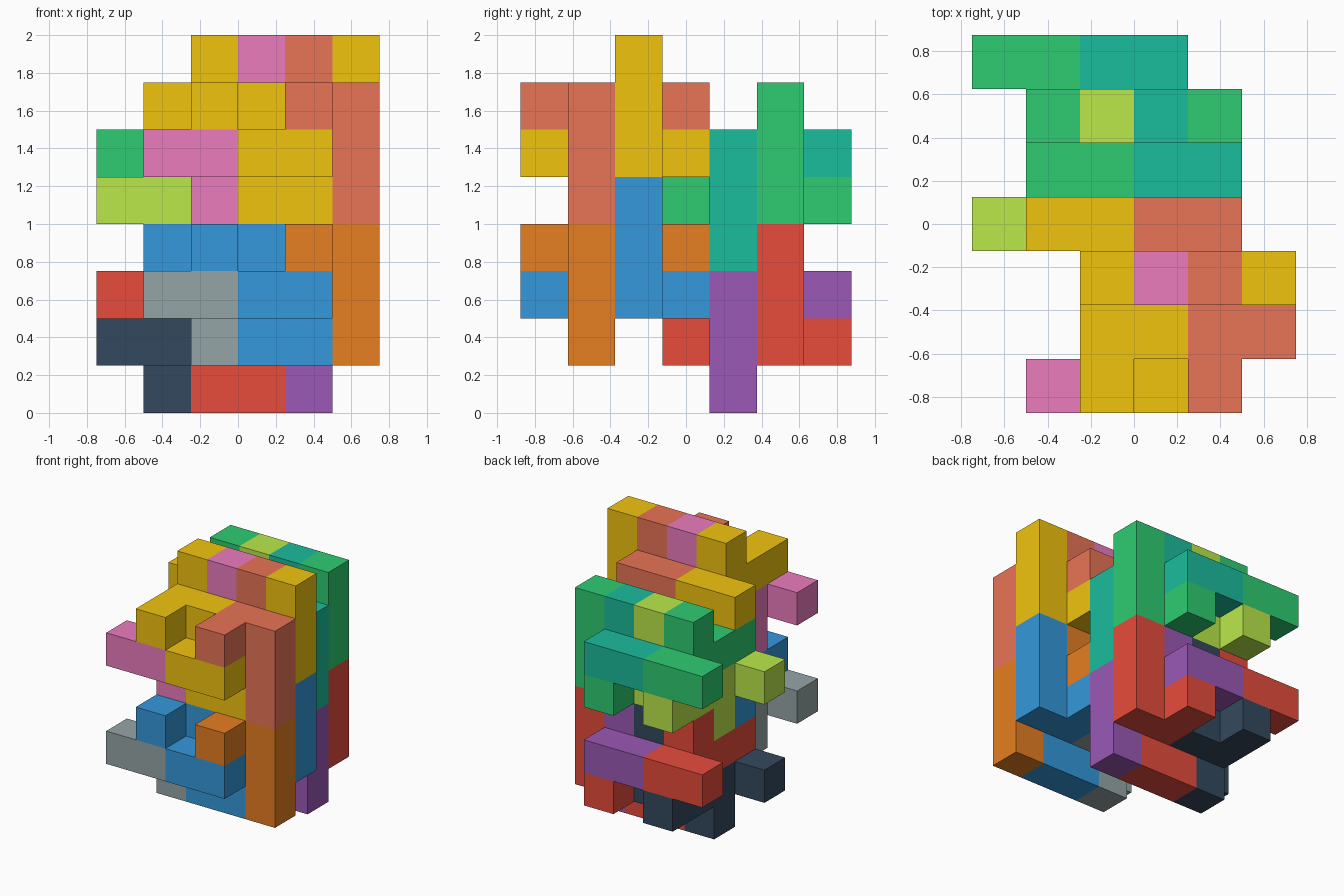
import bpy, bmesh
from mathutils import Vector

if "Cube" in bpy.data.objects:
    bpy.data.objects.remove(bpy.data.objects["Cube"])

U = 0.25                                  # cube size
ORIGIN = Vector((-0.75, -0.875, 0.0))

# One interlocking unit: slices front to back; {layer height: cells along x}
# letters mark the three pieces: B = body, O = hook, G = spine
SLICES = [
    {1: "GGBB.", 2: ".B.O."},
    {0: ".GBBO", 1: ".GBBO", 2: ".BBOO"},
    {1: ".GGBB", 2: ".BGOB", 3: ".BGOB"},
    {1: ".G.B.", 2: "BBOO."},
]
PIECES = {"B": "body", "O": "hook", "G": "spine"}

# The same unit is repeated four times on a lattice, each with its own colours
COPIES = {
    "front_lower": ((1, 0, 1), {"B": "3498DB", "O": "E67E22", "G": "95A5A6"}),
    "front_upper": ((1, 0, 4), {"B": "F1C40F", "O": "E87456", "G": "EC7CBE"}),
    "rear_lower": ((0, 3, 0), {"B": "E74C3C", "O": "9B59B6", "G": "34495E"}),
    "rear_upper": ((0, 3, 3), {"B": "2ECC71", "O": "1ABC9C", "G": "BBE84A"}),
}


def material(name, code):
    def linear(v):
        return v / 12.92 if v <= 0.04045 else ((v + 0.055) / 1.055) ** 2.4
    mat = bpy.data.materials.new(name)
    rgb = [linear(int(code[i:i + 2], 16) / 255) for i in (0, 2, 4)]
    mat.diffuse_color = (*rgb, 1.0)
    mat.use_nodes = True
    mat.node_tree.nodes["Principled BSDF"].inputs["Base Color"].default_value = mat.diffuse_color
    return mat


def cells_of(letter):
    return {(x, y, z)
            for y, layers in enumerate(SLICES)
            for z, row in layers.items()
            for x, ch in enumerate(row) if ch == letter}


def piece_mesh(name, cells):
    """Closed outer skin of a group of unit cubes."""
    bm = bmesh.new()
    for cell in cells:
        for axis in range(3):
            for side in (0, 1):
                neighbour = list(cell)
                neighbour[axis] += 2 * side - 1
                if tuple(neighbour) in cells:
                    continue
                ring = []
                for s, t in ((0, 0), (1, 0), (1, 1), (0, 1)):
                    p = Vector(cell)
                    p[axis] += side
                    p[(axis + 1) % 3] += s
                    p[(axis + 2) % 3] += t
                    ring.append(bm.verts.new(p * U))
                bm.faces.new(ring if side else ring[::-1])
    bmesh.ops.remove_doubles(bm, verts=bm.verts[:], dist=1e-4)
    bmesh.ops.dissolve_limit(bm, angle_limit=0.01, verts=bm.verts[:], edges=bm.edges[:])
    mesh = bpy.data.meshes.new(name)
    bm.to_mesh(mesh)
    bm.free()
    return mesh


# Build the three pieces of every unit
for place, (offset, colours) in COPIES.items():
    for letter, part in PIECES.items():
        name = f"{place}_{part}"
        mesh = piece_mesh(name, cells_of(letter))
        mesh.materials.append(material(name + "_colour", colours[letter]))
        obj = bpy.data.objects.new(name, mesh)
        obj.location = ORIGIN + Vector(offset) * U
        bpy.context.collection.objects.link(obj)
